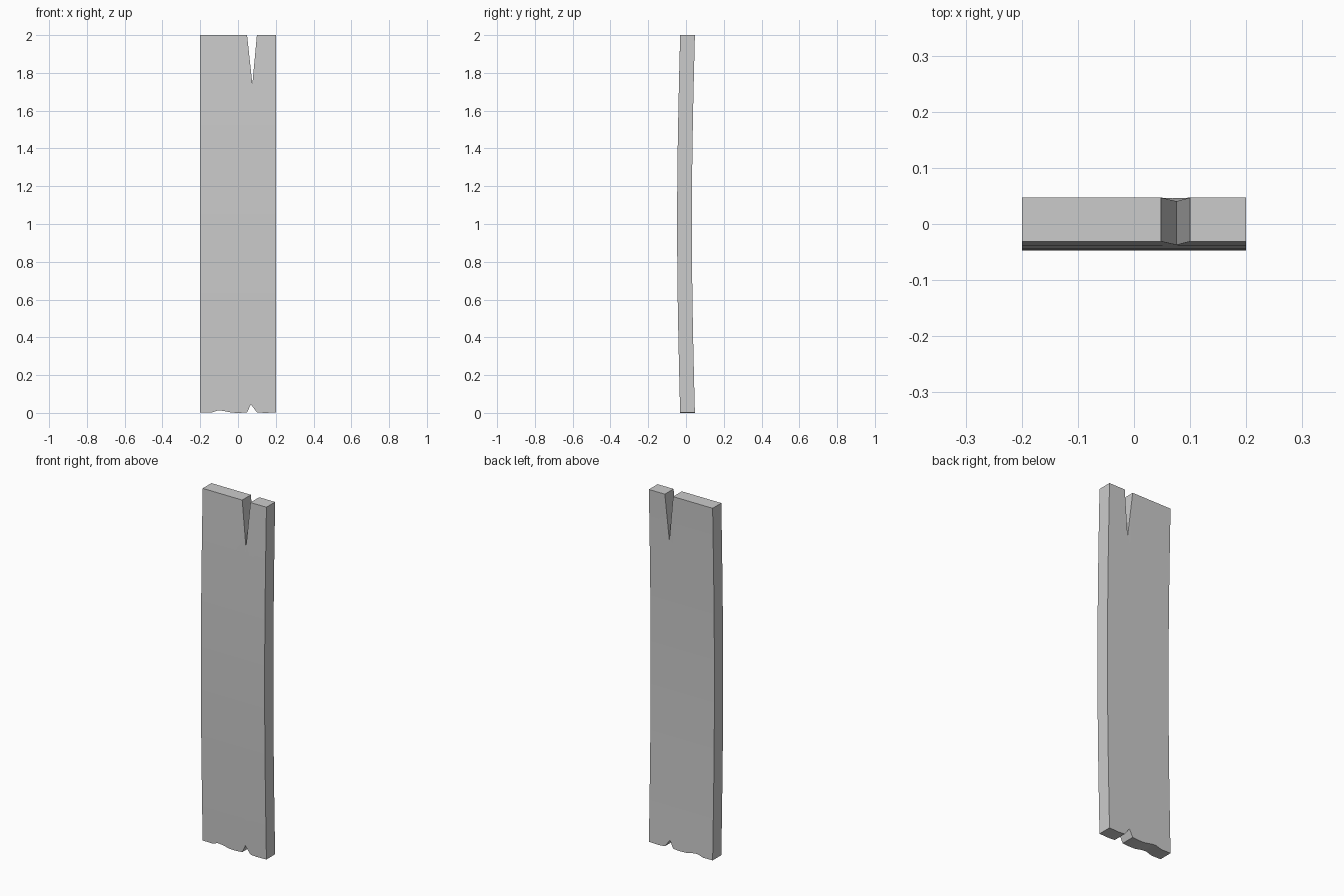
import bpy, bmesh, math

if "Cube" in bpy.data.objects:
    bpy.data.objects.remove(bpy.data.objects["Cube"])

# Plank outline: x position, bottom edge height, top edge height
COLUMNS = [(-0.2, 0.003, 2.0), (-0.14, 0.002, 2.0), (-0.105, 0.013, 2.0),
           (-0.08, 0.011, 2.0), (-0.03, 0.001, 2.0), (0.01, 0.0, 2.0),
           (0.048, 0.003, 2.0), (0.068, 0.045, 1.74), (0.076, 0.035, 1.74),
           (0.1, 0.003, 2.0), (0.14, 0.0, 2.0), (0.2, 0.002, 2.0)]
COLUMNS[7] = (0.068, 0.045, 1.815)  # on the left wall of the split
ROWS = [0.2, 0.4, 0.6, 0.8, 1.0, 1.2, 1.4, 1.6, 1.7]
THICKNESS = 0.078


def bow(z):
    """Front face depth: the plank bends gently forward at mid height."""
    return -0.031 - 0.016 * math.sin(math.pi * z / 2)


bm = bmesh.new()

# Front face grid, with split and chipped ends
grid = []
for x, bottom, top in COLUMNS:
    grid.append([bm.verts.new((x, bow(z), z)) for z in [bottom, *ROWS, top]])
front = []
for a, b in zip(grid, grid[1:]):
    for i in range(len(a) - 1):
        front.append(bm.faces.new((a[i], b[i], b[i + 1], a[i + 1])))

# Thickness: extrude the sheet straight back, keeping the front
result = bmesh.ops.extrude_face_region(bm, geom=front, use_keep_orig=True)
back = [g for g in result["geom"] if isinstance(g, bmesh.types.BMVert)]
bmesh.ops.translate(bm, vec=(0, THICKNESS, 0), verts=back)
bmesh.ops.recalc_face_normals(bm, faces=bm.faces)

mesh = bpy.data.meshes.new("plank")
bm.to_mesh(mesh)
bm.free()
plank = bpy.data.objects.new("plank", mesh)
bpy.context.collection.objects.link(plank)
bpy.context.view_layer.objects.active = plank
plank.select_set(True)
bpy.ops.object.shade_smooth_by_angle(angle=math.radians(30))
